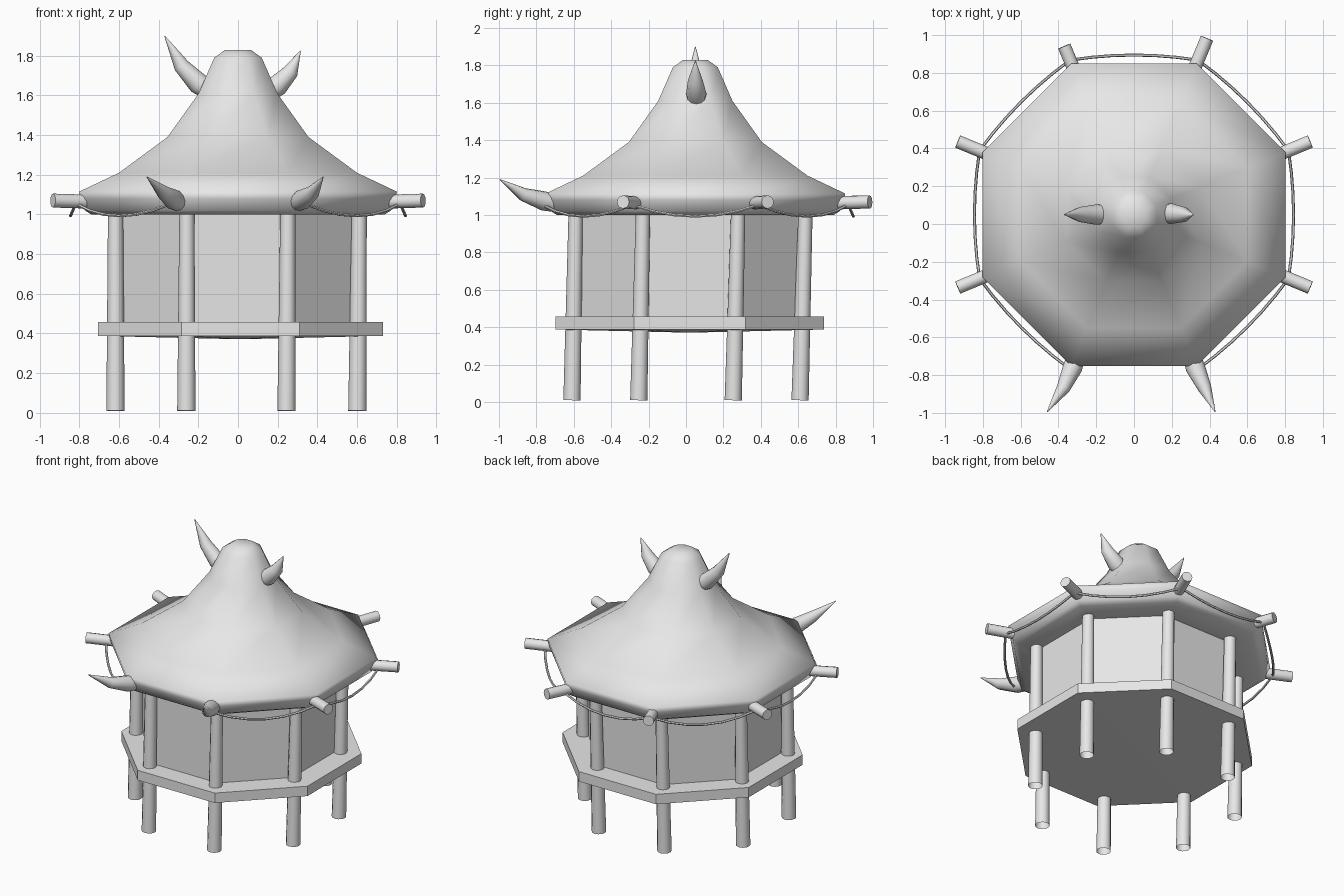
import bpy, bmesh, math
from mathutils import Vector

old = bpy.data.objects.get("Cube")
if old:
    bpy.data.objects.remove(old, do_unlink=True)

grey = bpy.data.materials.new("plain_grey")
grey.use_nodes = True
grey.diffuse_color = (0.8, 0.8, 0.8, 1)
grey.node_tree.nodes["Principled BSDF"].inputs["Base Color"].default_value = (0.8, 0.8, 0.8, 1)


def finish(name, bm, angle):
    bmesh.ops.recalc_face_normals(bm, faces=bm.faces)
    mesh = bpy.data.meshes.new(name)
    bm.to_mesh(mesh)
    bm.free()
    mesh.materials.append(grey)
    obj = bpy.data.objects.new(name, mesh)
    bpy.context.collection.objects.link(obj)
    bpy.ops.object.select_all(action='DESELECT')
    obj.select_set(True)
    bpy.context.view_layer.objects.active = obj
    bpy.ops.object.shade_smooth_by_angle(angle=math.radians(angle))
    return obj


def skin(name, rings, angle, caps=(True, True)):
    """Bridge a list of equal rings of points into one skin."""
    bm = bmesh.new()
    loops = [[bm.verts.new(p) for p in ring] for ring in rings]
    n = len(loops[0])
    for a, b in zip(loops, loops[1:]):
        for i in range(n):
            j = (i + 1) % n
            bm.faces.new((a[i], a[j], b[j], b[i]))
    for cap, loop in zip(caps, (loops[0], loops[-1])):
        if cap:
            bm.faces.new(loop)
    return finish(name, bm, angle)


def corner(k, r, center=(0, 0), z=0):
    a = math.radians(22.5 + 45 * k)
    return Vector((center[0] + r * math.cos(a), center[1] + r * math.sin(a), z))


def octagon(name, profile, center, angle, caps=(True, True)):
    rings = [[corner(k, r, center, z) for k in range(8)] for r, z in profile]
    return skin(name, rings, angle, caps)


def tube(name, points, radii, sides=12, caps=(True, True)):
    """Sweep a circle of changing radius along a path."""
    pts = [Vector(p) for p in points]
    rings = []
    for i, p in enumerate(pts):
        t = (pts[min(i + 1, len(pts) - 1)] - pts[max(i - 1, 0)]).normalized()
        ref = Vector((0, 0, 1)) if abs(t.z) < 0.95 else Vector((0, 1, 0))
        u = t.cross(ref).normalized()
        v = u.cross(t)
        turn = [2 * math.pi * s / sides for s in range(sides)]
        rings.append([p + radii[i] * (u * math.cos(a) + v * math.sin(a)) for a in turn])
    return skin(name, rings, 50, caps)


ROOF = (0, 0.05)
BODY = (0, 0.015)

# Roof: flared bell with a rolled eave
octagon("roof", [(0.6, 1.01), (0.80, 1.0), (0.835, 1.02), (0.862, 1.08), (0.867, 1.115),
                 (0.65, 1.21), (0.385, 1.39), (0.215, 1.61), (0.13, 1.79), (0.07, 1.83)],
        ROOF, 100)

# Raised floor with a slightly dished underside
octagon("platform", [(0.05, 0.372), (0.777, 0.388), (0.777, 0.457)], (0.012, 0.02), 30)

# Walls
octagon("walls", [(0.625, 0.44), (0.63, 1.03)], BODY, 30)

# Pillars that run through the floor
for k in range(8):
    foot = corner(k, 0.66, (-0.008, 0.0), 0.01)
    head = corner(k, 0.665, (-0.003, 0.025), 1.04)
    tube(f"pillar_{k + 1}", [foot, head], [0.046, 0.038], caps=(False, True))

# Beam ends on the side and back corners
for k in (0, 1, 2, 3, 4, 7):
    reach = 0.965 if k == 2 else 1.01
    tube(f"beam_end_{k + 1}",
         [corner(k, 0.82, ROOF, 1.065), corner(k, reach, ROOF, 1.07)], [0.035, 0.035])

# Horns on the two front corners
for side, name in ((1, "left"), (-1, "right")):
    tip = 0.43 if side > 0 else 0.46
    tube(f"front_horn_{name}",
         [(side * 0.30, -0.69, 1.06), (side * 0.325, -0.76, 1.075),
          (side * 0.375, -0.87, 1.11), (side * tip, -0.995, 1.19)],
         [0.045, 0.052, 0.036, 0.002])

# Horns on the crown
tube("crown_horn_left", [(0.14, 0.055, 1.61), (0.20, 0.055, 1.65),
                         (0.265, 0.05, 1.72), (0.315, 0.05, 1.825)], [0.05, 0.054, 0.04, 0.002])
tube("crown_horn_right", [(-0.13, 0.05, 1.62), (-0.20, 0.05, 1.66),
                          (-0.285, 0.05, 1.75), (-0.37, 0.05, 1.90)], [0.05, 0.054, 0.04, 0.002])

# Ropes sagging between neighbouring corners, open at the front
for k in range(8):
    if k == 5:
        continue
    a, b = corner(k, 0.885, ROOF, 1.055), corner(k + 1, 0.885, ROOF, 1.055)
    out = (a + b) / 2 - Vector((*ROOF, 1.055))
    out.normalize()
    path = []
    for i in range(7):
        t = i / 6
        bow = 4 * t * (1 - t)
        path.append(a.lerp(b, t) + out * 0.027 * bow - Vector((0, 0, 0.062 * bow)))
    tube(f"rope_{k + 1}", path, [0.008] * 7, sides=6)
